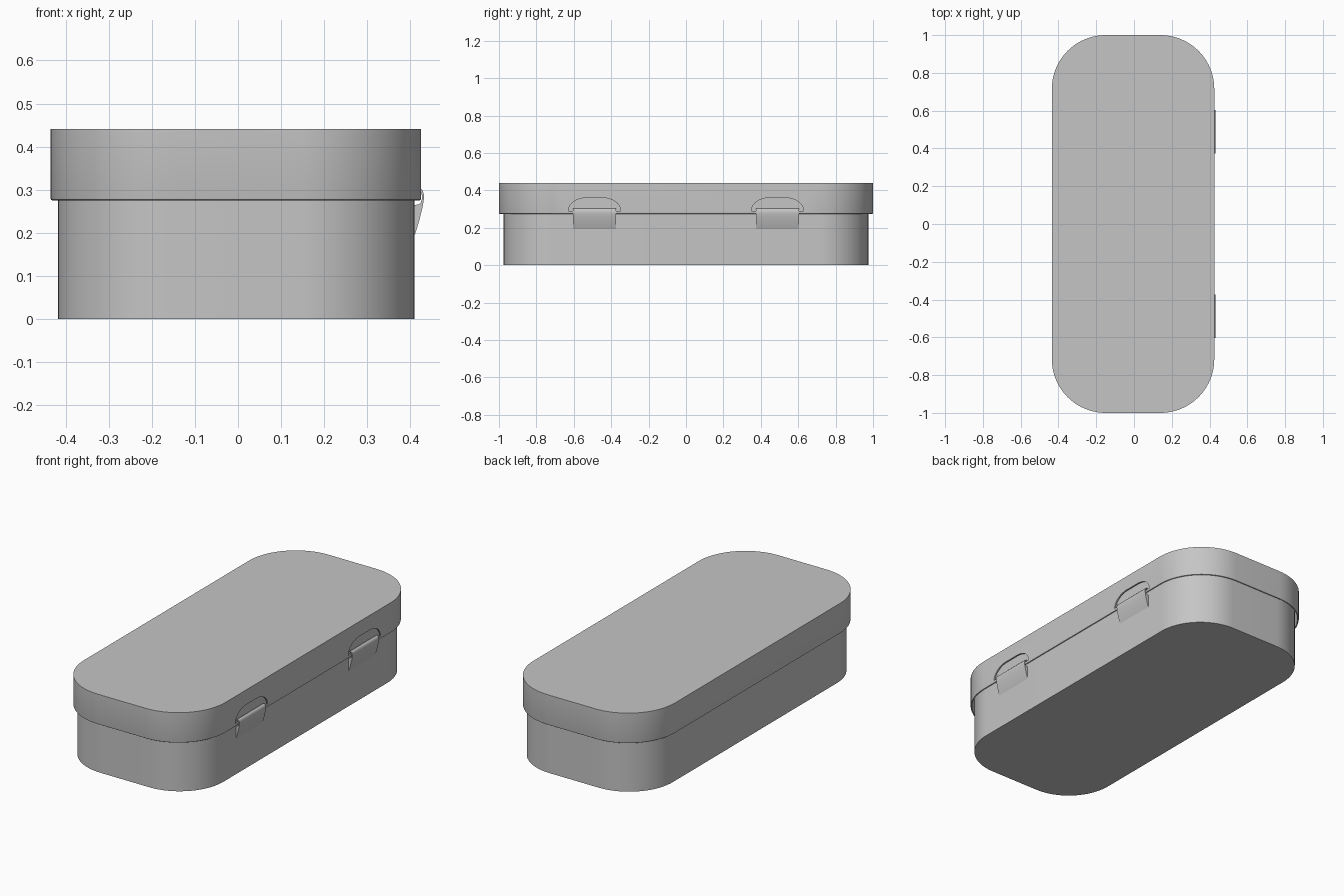
import bpy, bmesh, math
from mathutils import Vector

if "Cube" in bpy.data.objects:
    bpy.data.objects.remove(bpy.data.objects["Cube"])

metal = bpy.data.materials.new("grey_metal")
metal.use_nodes = True
GREY = (0.56, 0.56, 0.56, 1)
metal.diffuse_color = GREY
metal.node_tree.nodes["Principled BSDF"].inputs["Base Color"].default_value = GREY


def finish(name, bm):
    bmesh.ops.recalc_face_normals(bm, faces=bm.faces)
    mesh = bpy.data.meshes.new(name)
    bm.to_mesh(mesh)
    bm.free()
    mesh.materials.append(metal)
    obj = bpy.data.objects.new(name, mesh)
    bpy.context.collection.objects.link(obj)
    return obj


def activate(obj):
    bpy.ops.object.select_all(action='DESELECT')
    obj.select_set(True)
    bpy.context.view_layer.objects.active = obj


def smooth(obj):
    activate(obj)
    bpy.ops.object.shade_smooth_by_angle(angle=math.radians(35))


def rounded_ring(bm, cx, hx, hy, r, z, steps=20):
    """One rounded-rectangle loop of vertices."""
    verts = []
    for k, (sx, sy) in enumerate([(1, 1), (-1, 1), (-1, -1), (1, -1)]):
        for i in range(steps + 1):
            a = math.pi / 2 * (k + i / steps)
            verts.append(bm.verts.new((cx + sx * (hx - r) + r * math.cos(a),
                                       sy * (hy - r) + r * math.sin(a), z)))
    return verts


def tray(name, cx, hx, hy, r, profile):
    """Sweep (inset, z) pairs around a rounded rectangle and cap both ends."""
    bm = bmesh.new()
    rings = [rounded_ring(bm, cx, hx - d, hy - d, r - d, z) for d, z in profile]
    for a, b in zip(rings, rings[1:]):
        for i in range(len(a)):
            j = (i + 1) % len(a)
            bm.faces.new((a[i], a[j], b[j], b[i]))
    bm.faces.new(rings[0])
    bm.faces.new(rings[-1])
    return finish(name, bm)


def extrude_profile(name, points, offset):
    bm = bmesh.new()
    face = bm.faces.new([bm.verts.new(p) for p in points])
    out = bmesh.ops.extrude_face_region(bm, geom=[face])
    moved = [v for v in out["geom"] if isinstance(v, bmesh.types.BMVert)]
    bmesh.ops.translate(bm, verts=moved, vec=Vector(offset))
    return finish(name, bm)


# Hollow body, its wall continuing up inside the lid
body = tray("box_body", -0.004, 0.4135, 0.975, 0.265,
            [(0, 0), (0, 0.41), (0.008, 0.41), (0.008, 0.008)])

# Overhanging lid with a rounded lower rim
lid = tray("box_lid", -0.005, 0.43, 1.0, 0.285,
           [(0, 0.441), (0, 0.281), (0.001, 0.277), (0.004, 0.275),
            (0.007, 0.277), (0.008, 0.281), (0.008, 0.433)])

# Arched hinge slots cut through the lid wall
for side in (-1, 1):
    yc = side * 0.489
    arch = []
    for s in (1, -1):
        for i in range(11):
            a = math.pi / 2 * (i / 10 if s > 0 else 1 - i / 10)
            arch.append((0.413, yc + s * (0.045 + 0.095 * math.cos(a)),
                         0.29 + 0.07 * math.sin(a)))
    cutter = extrude_profile("slot_cutter", arch, (0.04, 0, 0))
    cutter.hide_render = True
    cut = lid.modifiers.new("slot", 'BOOLEAN')
    cut.operation = 'DIFFERENCE'
    cut.solver = 'EXACT'
    cut.object = cutter
    activate(lid)
    bpy.ops.object.modifier_apply(modifier=cut.name)
    bpy.data.objects.remove(cutter)

smooth(body)
smooth(lid)

# Curled hinge tabs hooking over the rim into the slots
tab = [(0.408, 0.19), (0.415, 0.209), (0.422, 0.234), (0.428, 0.258),
       (0.431, 0.276), (0.4315, 0.288), (0.429, 0.297), (0.425, 0.302),
       (0.419, 0.304), (0.414, 0.302), (0.414, 0.298), (0.421, 0.297),
       (0.426, 0.292), (0.427, 0.28), (0.424, 0.27), (0.419, 0.266),
       (0.408, 0.264)]
for label, side in (("front", -1), ("back", 1)):
    y0 = side * 0.489 - 0.115
    hinge = extrude_profile(label + "_hinge", [(x, y0, z) for x, z in tab], (0, 0.23, 0))
    smooth(hinge)
